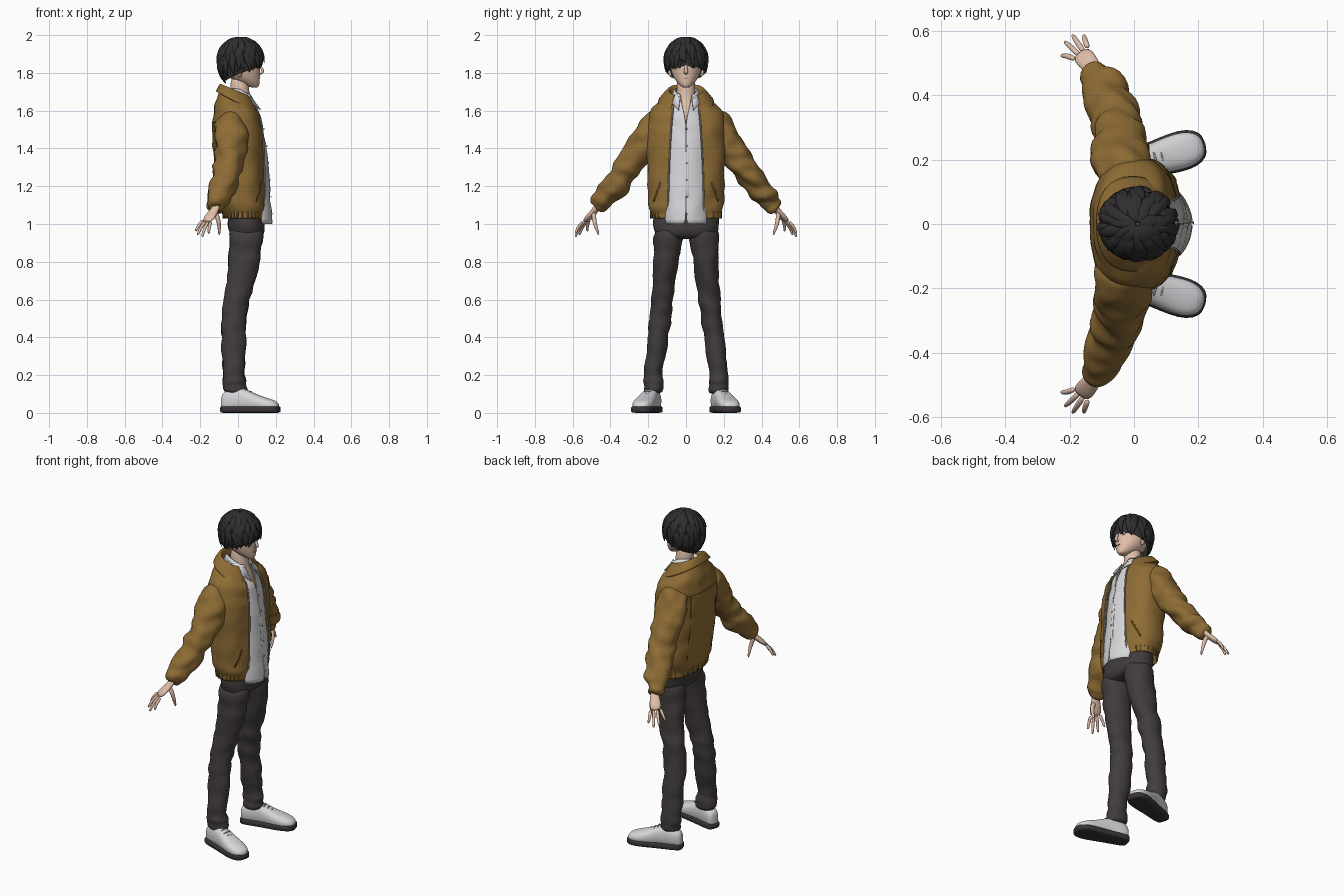
import bpy, bmesh, math, random
from mathutils import Vector, noise
from mathutils.bvhtree import BVHTree

random.seed(4)
cube = bpy.data.objects.get("Cube")
if cube:
    bpy.data.objects.remove(cube)
X, Y, Z = Vector((1, 0, 0)), Vector((0, 1, 0)), Vector((0, 0, 1))


def material(name, *rgb):
    mat = bpy.data.materials.new(name)
    mat.use_nodes = True
    mat.diffuse_color = (*rgb, 1)
    bsdf = mat.node_tree.nodes["Principled BSDF"]
    bsdf.inputs["Base Color"].default_value = (*rgb, 1)
    bsdf.inputs["Roughness"].default_value = .8
    return mat


JACKET = material("ochre jacket", .27, .15, .035)
SEAM = material("dark ochre seam", .13, .07, .015)
SHIRT = material("white cloth", .68, .68, .7)
PANTS = material("charcoal cloth", .054, .045, .046)
HAIR = material("black hair", .03, .027, .028)
SKIN = material("skin", .75, .52, .4)
SOLE = material("dark rubber", .04, .034, .036)
GREY = material("grey trim", .3, .3, .31)
LIP = material("lip", .5, .25, .2)


def finish(name, bm, mat, mirror=False, sub=1, crumple=0, thick=0):
    """Turn a bmesh into a smooth object, optionally mirrored and wrinkled."""
    bmesh.ops.recalc_face_normals(bm, faces=bm.faces)
    mesh = bpy.data.meshes.new(name)
    bm.to_mesh(mesh)
    bm.free()
    obj = bpy.data.objects.new(name, mesh)
    bpy.context.collection.objects.link(obj)
    if mirror:
        obj.modifiers.new("Mirror", 'MIRROR').use_axis = (False, True, False)
    if sub:
        obj.modifiers.new("Smooth", 'SUBSURF').levels = sub
    graph = bpy.context.evaluated_depsgraph_get()
    obj.data = bpy.data.meshes.new_from_object(obj.evaluated_get(graph))
    obj.modifiers.clear()
    if crumple:
        moves = [v.normal * crumple * noise.noise(Vector((v.co.x * 9, v.co.y * 12, v.co.z * 18)))
                 for v in obj.data.vertices]
        for v, move in zip(obj.data.vertices, moves):
            v.co += move
    obj.data.shade_smooth()
    obj.data.materials.clear()
    obj.data.materials.append(mat)
    if thick:
        solid = obj.modifiers.new("Thickness", 'SOLIDIFY')
        solid.thickness, solid.offset = thick, -1
    return obj


def power(value, e):
    return math.copysign(abs(value) ** (2 / e), value)


def tube(bm, pts, radii, hint=X, axis=None, n=12, e=2):
    """Closed loft through points; radii are (along hint, across hint)."""
    pts, rings = [Vector(p) for p in pts], []
    for i, (p, (ru, rv)) in enumerate(zip(pts, radii)):
        t = axis or (pts[min(i + 1, len(pts) - 1)] - pts[max(i - 1, 0)]).normalized()
        u = (hint - t * hint.dot(t)).normalized()
        v = t.cross(u)
        angles = [math.tau * k / n for k in range(n)]
        rings.append([bm.verts.new(p + u * ru * power(math.cos(a), e) + v * rv * power(math.sin(a), e))
                      for a in angles])
    for r, s in zip(rings, rings[1:]):
        for k in range(n):
            bm.faces.new((r[k], r[k - 1], s[k - 1], s[k]))
    bm.faces.new(rings[0])
    bm.faces.new(rings[-1])
    return bm


def stack(bm, rows, **kw):
    """Horizontal rings: height, centre x, centre y, half depth, half width."""
    return tube(bm, [(x, y, z) for z, x, y, a, b in rows],
                [(a, b) for z, x, y, a, b in rows], axis=Z, n=16, **kw)


def grid(rows):
    bm = bmesh.new()
    rows = [[bm.verts.new(p) for p in row] for row in rows]
    for r, s in zip(rows, rows[1:]):
        for k in range(len(r) - 1):
            bm.faces.new((r[k], r[k + 1], s[k + 1], s[k]))
    return bm


def shell_rows(rows, e=2.4, n=28):
    """Garment rings split at the front: height, back x, front x, half width, gap, tilt."""
    out = []
    for z, back, front, b, gap, tilt in rows:
        xc, a = (back + front) / 2, (front - back) / 2
        t0 = math.asin(min(1, gap / b) ** (e / 2))
        ring = []
        for k in range(n + 1):
            t = t0 + (math.tau - 2 * t0) * k / n
            dx = a * power(math.cos(t), e)
            ring.append(Vector((xc + dx, b * power(math.sin(t), e), z + tilt * dx)))
        out.append(ring)
    return out


def surface(obj):
    """Return a lookup for the front (or back) surface point at y, z."""
    tree = BVHTree.FromPolygons([v.co for v in obj.data.vertices], [p.vertices for p in obj.data.polygons])

    def find(y, z, side=1):
        hit = tree.ray_cast(Vector((side, y, z)), Vector((-side, 0, 0)))[0]
        return hit or Vector((side * .1, y, z))
    return find


def disc(bm, p, ry, rz):
    tube(bm, [p - X * .003, p + X * .003], [(ry, rz)] * 2, hint=Y, axis=X)


# Trousers
finish("trouser_hips", stack(bmesh.new(), [
    (1.08, .04, 0, .09, .165), (1.03, .042, 0, .097, .175), (.98, .046, 0, .1, .18),
    (.94, .046, 0, .09, .165), (.92, .046, 0, .07, .13)], e=2.4), PANTS, sub=2, crumple=.006)
finish("trouser_legs", stack(bmesh.new(), [
    (1, .045, .088, .095, .085), (.9, .042, .096, .09, .08), (.8, .034, .104, .083, .069),
    (.65, .004, .12, .072, .06), (.58, -.01, .126, .069, .059), (.5, -.02, .136, .066, .057),
    (.4, -.025, .149, .066, .055), (.25, -.023, .168, .06, .051), (.19, -.022, .173, .059, .05),
    (.17, -.02, .173, .064, .055), (.145, -.02, .173, .058, .049), (.13, -.018, .173, .063, .053),
    (.1, -.018, .173, .06, .05)]), PANTS, mirror=True, sub=2, crumple=.011)

# Shoes, turned outward
ahead = Vector((.29, .085, 0)).normalized()
side = Z.cross(ahead)
heel = Vector((-.088, .158, 0))
upper, sole, laces = bmesh.new(), bmesh.new(), bmesh.new()
profile = [(0, .022, .085), (.02, .04, .11), (.09, .044, .132), (.14, .047, .118), (.19, .054, .092),
           (.25, .059, .072), (.295, .048, .058), (.318, .02, .04)]
tube(upper, [heel + ahead * s + Z * (h / 2 + .008) for s, w, h in profile],
     [(w, h / 2) for s, w, h in profile], hint=side, axis=ahead, n=16, e=2.5)
tube(sole, [heel + ahead * (s * 1.03 - .004) + Z * .018 for s, w, h in profile],
     [(w + .006, .018) for s, w, h in profile], hint=side, axis=ahead, n=16, e=5)
for i in range(4):
    mid = heel + ahead * (.14 + .021 * i) + Z * (.129 - .0115 * i)
    tube(laces, [mid - side * .026 - Z * .01, mid, mid + side * .026 - Z * .01], [(.004, .004)] * 3, n=6)
finish("shoe_uppers", upper, SHIRT, mirror=True, sub=2)
finish("shoe_soles", sole, SOLE, mirror=True, sub=1)
finish("shoe_laces", laces, GREY, mirror=True)

# Shirt with open neck, collar, placket and buttons
shirt = finish("shirt", grid(shell_rows([
    (1, -.01, .183, .118, .001, 0), (1.1, -.03, .176, .125, .001, 0), (1.2, -.04, .167, .13, .001, 0),
    (1.4, -.08, .15, .14, .001, 0), (1.52, -.08, .133, .13, .001, 0), (1.57, -.08, .122, .12, .006, 0),
    (1.62, -.07, .103, .09, .02, 0), (1.69, -.055, .07, .062, .03, 0)], e=2)),
    SHIRT, sub=2, crumple=.006, thick=.004)
on_shirt = surface(shirt)
placket, buttons = bmesh.new(), bmesh.new()
heights = [1.01 + .09 * i for i in range(7)]
tube(placket, [on_shirt(.004, z) for z in heights], [(.004, .013)] * 7, hint=X)
for z in heights[:-1]:
    disc(buttons, on_shirt(.004, z + .045) + X * .005, .005, .005)
finish("shirt_placket", placket, SHIRT)
finish("shirt_buttons", buttons, GREY)
collar = grid([[(-.06, .03, 1.72), (.01, .066, 1.715), (.07, .032, 1.675)],
               [(-.075, .04, 1.68), (.07, .08, 1.645), (.122, .04, 1.605)]])
finish("shirt_collar", collar, SHIRT, mirror=True, sub=0, thick=.006)

# Jacket body
body = shell_rows([
    (1.03, -.078, .135, .186, .095, 0), (1.065, -.08, .138, .188, .095, 0), (1.085, -.1, .147, .2, .095, 0),
    (1.2, -.115, .148, .205, .092, 0), (1.35, -.13, .146, .205, .088, 0), (1.48, -.136, .138, .21, .08, 0),
    (1.57, -.134, .12, .205, .073, 0), (1.625, -.122, .1, .178, .068, -.1), (1.665, -.105, .075, .125, .06, -.2),
    (1.69, -.09, .06, .09, .055, -.35)])
jacket = finish("jacket_body", grid(body), JACKET, sub=2, crumple=.009, thick=.008)
finish("jacket_collar", grid(shell_rows([
    (1.66, -.075, .07, .08, .055, -.4), (1.708, -.083, .055, .086, .058, -.42),
    (1.712, -.092, .062, .094, .062, -.42), (1.69, -.103, .085, .115, .07, -.45),
    (1.645, -.118, .112, .148, .082, -.5)])), JACKET, sub=2, thick=.006)
zipper = bmesh.new()
tube(zipper, [ring[0] + X * .002 for ring in body[:-2]], [(.005, .005)] * (len(body) - 2), n=6)
finish("jacket_zipper", zipper, GREY, mirror=True)

# Jacket seams: pocket welts, hem band and back yoke
on_jacket = surface(jacket)
seams = bmesh.new()
for s in (-1, 1):
    tube(seams, [on_jacket(s * (.135 + .035 * i / 4), 1.22 - .1 * i / 4) for i in range(5)], [(.003, .006)] * 5)
    tube(seams, [on_jacket(s * .12, 1.54 - .1 * i, -1) for i in range(5)], [(.002, .002)] * 5, n=6)
tube(seams, [on_jacket(.02 * i, 1.54, -1) for i in range(-8, 9)], [(.002, .002)] * 17, n=6, hint=Z)
finish("jacket_seams", seams, SEAM, sub=0)
hem = bmesh.new()
for k in range(2, 27):
    low, high = body[0][k], body[1][k]
    tube(hem, [low, high], [(.004, .004)] * 2, n=6)
finish("hem_ribbing", hem, JACKET, sub=0)

# Sleeves with cuffs
arm = [(-.03, .12, 1.56), (-.035, .165, 1.525), (-.04, .21, 1.455), (-.043, .255, 1.38), (-.048, .3, 1.305),
       (-.062, .34, 1.25), (-.078, .38, 1.2), (-.093, .425, 1.15), (-.105, .45, 1.12),
       (-.11, .458, 1.11), (-.12, .478, 1.08)]
wide = [.07, .088, .089, .083, .077, .072, .074, .067, .054, .045, .046]
finish("jacket_sleeves", tube(bmesh.new(), arm, [(w, w * .96) for w in wide], n=16), JACKET,
       mirror=True, sub=2, crumple=.02)

# Hands
hands = bmesh.new()
across = Vector((.72, .62, -.15)).normalized()
tube(hands, [(-.108, .458, 1.115), (-.122, .478, 1.075), (-.145, .505, 1.045), (-.168, .535, 1.01)],
     [(.023, .019), (.024, .017), (.034, .017), (.033, .012)], hint=across)
tips = [(-.155, .585, .95), (-.19, .585, .932), (-.214, .565, .942), (-.225, .522, .962)]
for k, tip in enumerate(tips):
    base = Vector((-.162, .528, 1.018)) + across * (.026 - .0175 * k)
    tip = Vector(tip)
    bend = base.lerp(tip, .5) + Vector((-.004, .006, .004))
    tube(hands, [base, bend, tip.lerp(bend, .1), tip], [(.0105, .01), (.0095, .009), (.007, .007), (.004, .004)],
         hint=across, n=8)
tube(hands, [(-.122, .488, 1.065), (-.104, .488, 1.025), (-.098, .476, .98), (-.1, .46, .938)],
     [(.014, .014), (.014, .013), (.01, .01), (.005, .005)], n=8)
finish("hands", hands, SKIN, mirror=True)

# Neck, head, ears and nose
finish("neck", stack(bmesh.new(), [
    (1.53, .02, 0, .085, .09), (1.6, .015, 0, .078, .08), (1.66, .01, 0, .054, .054),
    (1.7, .01, 0, .05, .049), (1.8, .008, 0, .05, .049)]), SKIN)
head = finish("head", stack(bmesh.new(), [
    (1.722, .088, 0, .016, .014), (1.73, .078, 0, .034, .028), (1.75, .056, 0, .06, .049),
    (1.775, .034, 0, .083, .068), (1.8, .024, 0, .095, .078), (1.84, .018, 0, .102, .086),
    (1.88, .015, 0, .104, .09), (1.93, .015, 0, .088, .08), (1.965, .015, 0, .05, .05)]), SKIN, sub=2)
features = bmesh.new()
tube(features, [(.112, 0, 1.845), (.125, 0, 1.825), (.137, 0, 1.803), (.112, 0, 1.792)],
     [(.006, .006), (.009, .009), (.01, .013), (.005, .01)], n=8)
for s in (-1, 1):
    tube(features, [(.01, s * .076, 1.775), (.008, s * .088, 1.8), (.002, s * .092, 1.825), (0, s * .08, 1.84)],
         [(.008, .006), (.017, .009), (.018, .01), (.01, .006)], n=8)
finish("nose_and_ears", features, SKIN)
on_head = surface(head)
whites, irises, mouth = bmesh.new(), bmesh.new(), bmesh.new()
for s in (-1, 1):
    disc(whites, on_head(s * .036, 1.832), .016, .007)
    disc(irises, on_head(s * .035, 1.832) + X * .002, .007, .007)
    tube(irises, [on_head(s * y, z) + X * .002 for y, z in ((.018, 1.836), (.036, 1.841), (.054, 1.836))],
         [(.003, .003)] * 3, n=6)
disc(mouth, on_head(0, 1.772), .016, .002)
finish("eye_whites", whites, SHIRT, sub=0)
finish("irises_and_lashes", irises, HAIR, sub=0)
finish("mouth", mouth, LIP, sub=0)


# Hair: a cap under layered pointed locks
def hair_point(phi, part, lift=1):
    theta = part * math.acos(-.47 + .24 * math.cos(phi))
    drop = .11 if theta < math.pi / 2 else .17
    f = math.sin(theta) * lift
    return Vector((.012 + .117 * f * math.cos(phi), .108 * f * math.sin(phi), 1.876 + drop * math.cos(theta)))


turns = [math.tau * k / 32 for k in range(33)]
finish("hair_cap", grid([[hair_point(p, max(.01, i / 10)) for p in turns] for i in range(11)]), HAIR)
locks = bmesh.new()
for start, end, count in ((.62, 1.0, 34), (.38, .86, 32), (.16, .64, 24), (.02, .42, 14)):
    for k in range(count):
        phi = math.tau * (k + random.uniform(-.4, .4)) / count
        drift, reach = random.uniform(-.3, .3), end + random.uniform(-.06, .06)
        flare = random.uniform(.02, .1)
        path = [hair_point(phi + drift * i / 5, start + (reach - start) * i / 5, 1.01 + flare * (i / 5) ** 2)
                for i in range(6)]
        size = random.uniform(.85, 1.2)
        tube(locks, path, [(w * size, w * .5) for w in (.008, .016, .02, .018, .011, .001)],
             hint=Vector((-math.sin(phi), math.cos(phi), 0)), n=6)
finish("hair_locks", locks, HAIR)
